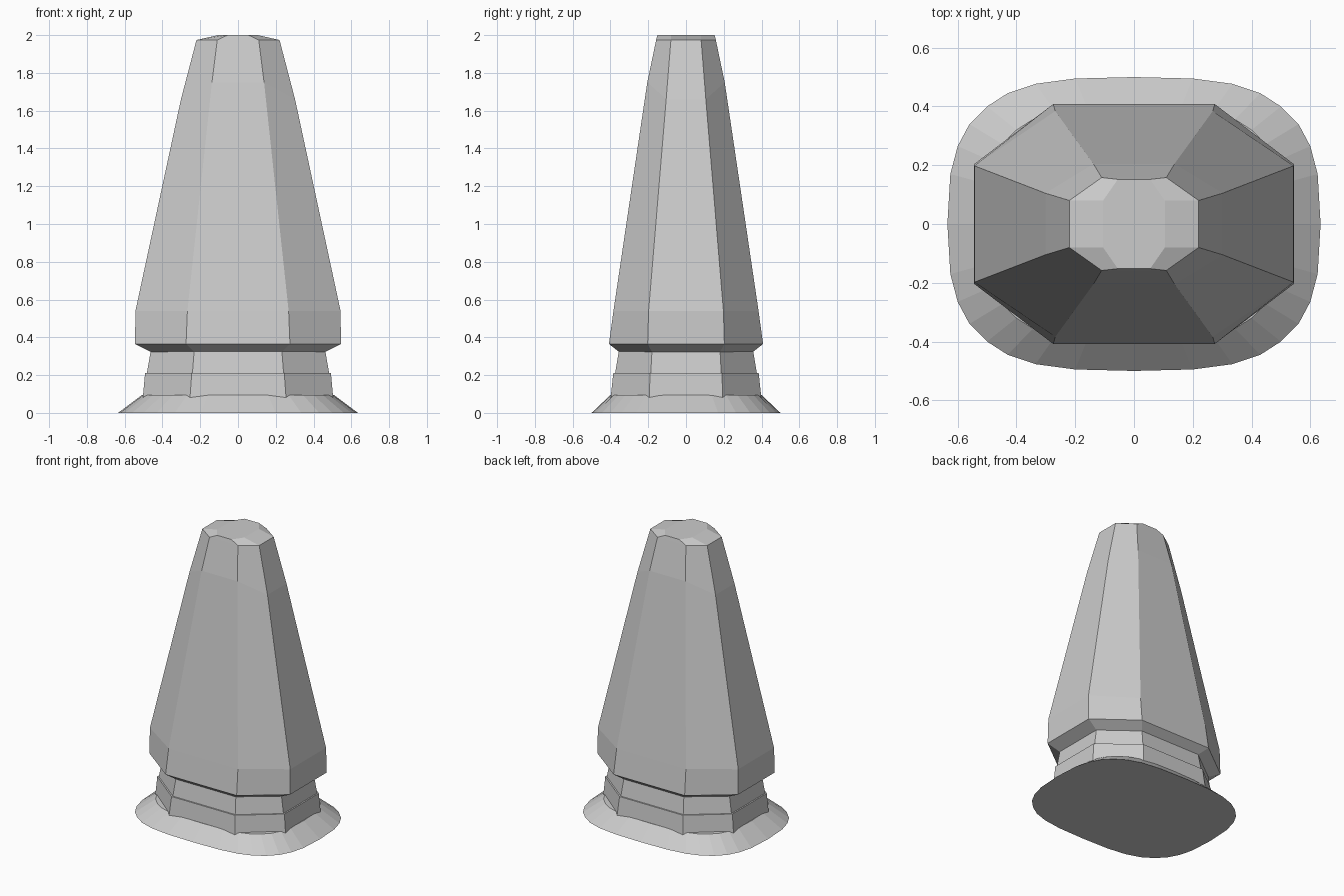
import bpy
import bmesh

cube = bpy.data.objects.get("Cube")
if cube:
    bpy.data.objects.remove(cube, do_unlink=True)

# One pale grey for the whole model
grey = bpy.data.materials.new("pale_grey")
grey.use_nodes = True
grey.diffuse_color = (0.6, 0.6, 0.6, 1)
grey.node_tree.nodes["Principled BSDF"].inputs["Base Color"].default_value = (0.6, 0.6, 0.6, 1)


def octagon(side, front):
    """Eight points from one side corner and one front corner (x, y, z)."""
    quarter = [side, front]
    ring = []
    for sx, sy in ((1, 1), (-1, 1), (-1, -1), (1, -1)):
        points = quarter if sx * sy > 0 else quarter[::-1]
        ring += [(x * sx, y * sy, z) for x, y, z in points]
    return ring


def loft(name, rings):
    """Join rings of equal length into a closed, flat shaded solid."""
    bm = bmesh.new()
    loops = [[bm.verts.new(p) for p in ring] for ring in rings]
    for low, high in zip(loops, loops[1:]):
        for i in range(len(low)):
            j = (i + 1) % len(low)
            bm.faces.new((low[i], low[j], high[j], high[i]))
    bm.faces.new(loops[0][::-1])
    bm.faces.new(loops[-1])
    bmesh.ops.recalc_face_normals(bm, faces=bm.faces)
    mesh = bpy.data.meshes.new(name)
    bm.to_mesh(mesh)
    bm.free()
    mesh.materials.append(grey)
    obj = bpy.data.objects.new(name, mesh)
    bpy.context.collection.objects.link(obj)
    return obj


# Flared foot with a rounded rectangular outline
quarter = [(0.635, 0), (0.625, 0.17), (0.6, 0.265), (0.56, 0.34), (0.5, 0.4),
           (0.43, 0.445), (0.335, 0.477), (0.2, 0.495)]
half = quarter + [(0, 0.5)] + [(-x, y) for x, y in quarter[::-1]]
outline = half + [(x, -y) for x, y in half[-2:0:-1]]
loft("flared_foot", [[(x * s, y * s, z) for x, y in outline]
                     for s, z in ((1, 0), (0.8, 0.095))])

# Stepped neck in two bands
loft("lower_neck_band", [octagon((0.505, 0.195, 0.07), (0.255, 0.4, 0.07)),
                         octagon((0.492, 0.19, 0.21), (0.245, 0.385, 0.21))])
loft("upper_neck_band", [octagon((0.484, 0.187, 0.2), (0.242, 0.377, 0.2)),
                         octagon((0.462, 0.18, 0.33), (0.232, 0.355, 0.33))])

# Tapering tower with an undercut rim and a chamfered top
loft("tapered_tower", [
    octagon((0.46, 0.18, 0.322), (0.23, 0.353, 0.322)),
    octagon((0.545, 0.203, 0.365), (0.275, 0.408, 0.365)),
    octagon((0.543, 0.198, 0.54), (0.268, 0.384, 0.54)),
    octagon((0.302, 0.105, 1.66), (0.138, 0.205, 1.75)),
    octagon((0.22, 0.08, 1.974), (0.11, 0.158, 1.974)),
    octagon((0.105, 0.08, 2.0), (0.055, 0.152, 2.0)),
])
